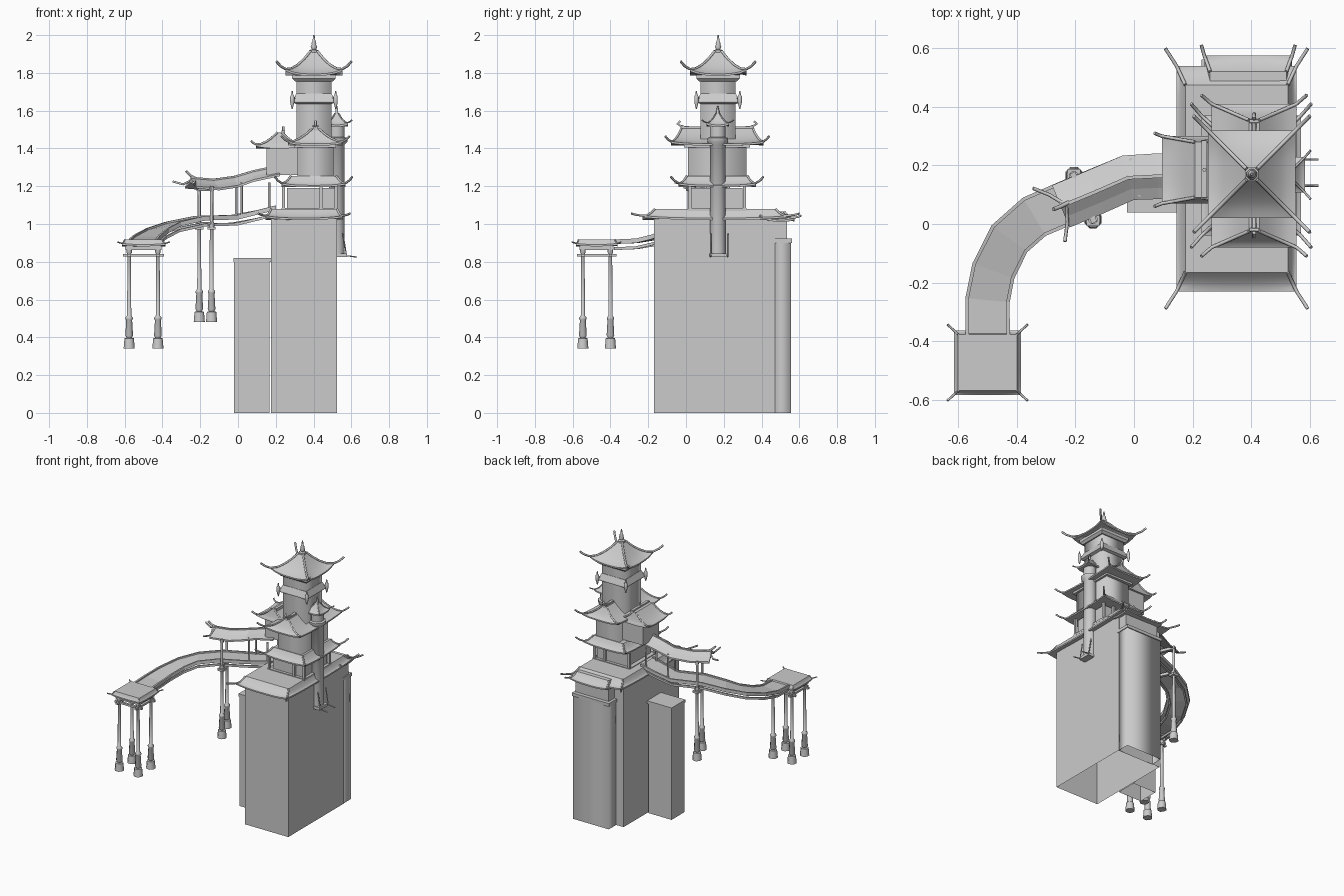
import bpy, bmesh, math
from mathutils import Vector

cube = bpy.data.objects.get("Cube")
if cube:
    bpy.data.objects.remove(cube, do_unlink=True)

stone = bpy.data.materials.new("plain_grey")
stone.use_nodes = True
GREY = (0.6, 0.6, 0.6, 1)
stone.diffuse_color = GREY
stone.node_tree.nodes["Principled BSDF"].inputs["Base Color"].default_value = GREY


def finish(name, bm, smooth=None):
    """Turn a bmesh into an object; smooth is a rule choosing smooth faces."""
    bmesh.ops.recalc_face_normals(bm, faces=bm.faces)
    if smooth:
        for f in bm.faces:
            f.smooth = smooth(f)
    me = bpy.data.meshes.new(name)
    bm.to_mesh(me)
    bm.free()
    me.materials.append(stone)
    ob = bpy.data.objects.new(name, me)
    bpy.context.collection.objects.link(ob)
    return ob


def loft(name, loops, smooth=None, floor=True):
    """Skin between closed loops of points and cap the ends."""
    bm = bmesh.new()
    rings = [[bm.verts.new(p) for p in loop] for loop in loops]
    n = len(rings[0])
    for a, b in zip(rings, rings[1:]):
        for i in range(n):
            j = (i + 1) % n
            bm.faces.new((a[i], a[j], b[j], b[i]))
    if floor:
        bm.faces.new(rings[0])
    bm.faces.new(rings[-1])
    return finish(name, bm, smooth)


def sides(f):
    return abs(f.normal.z) < 0.9


def box(name, x, y, z, smooth=None, floor=True):
    return loft(name, [[(x[0], y[0], h), (x[1], y[0], h), (x[1], y[1], h), (x[0], y[1], h)]
                       for h in z], smooth, floor)


def lathe(name, x, y, profile, n=10):
    loops = [[(x + r * math.cos((k + .5) * math.tau / n), y + r * math.sin((k + .5) * math.tau / n), z)
              for k in range(n)] for r, z in profile]
    return loft(name, loops, sides)


def tube(name, points, r):
    cu = bpy.data.curves.new(name, "CURVE")
    cu.dimensions = "3D"
    cu.bevel_depth = r
    cu.bevel_resolution = 1
    cu.use_fill_caps = True
    sp = cu.splines.new("POLY")
    sp.points.add(len(points) - 1)
    for p, q in zip(sp.points, points):
        p.co = (*q, 1)
    cu.materials.append(stone)
    ob = bpy.data.objects.new(name, cu)
    bpy.context.collection.objects.link(ob)


def sweep(name, path, section):
    """Carry an upright cross-section along a path."""
    pts = [Vector(p) for p in path]
    loops = []
    for i, p in enumerate(pts):
        t = pts[min(i + 1, len(pts) - 1)] - pts[max(i - 1, 0)]
        n = Vector((-t.y, t.x, 0)).normalized()
        loops.append([p + n * o + Vector((0, 0, h)) for o, h in section])
    return loft(name, loops)


CORNERS = [(-1, -1), (1, -1), (1, 1), (-1, 1)]


def roof(name, c, half, top, z0, z1, horn, tip, lift=0.012, r=0.006, bow=1.6):
    """Sagging hipped roof with lifted corners and upturned corner ribs."""
    def at(u, v, t):
        hx, hy = (half[k] + (top[k] - half[k]) * t for k in (0, 1))
        z = z0 + (z1 - z0) * t ** bow + lift * (1 - t) ** 2 * abs(u * v) ** 3
        return (c[0] + u * hx, c[1] + v * hy, z)
    seg, steps = 8, 5
    rim = []
    for (u0, v0), (u1, v1) in zip(CORNERS, CORNERS[1:] + CORNERS[:1]):
        rim += [(u0 + (u1 - u0) * k / seg, v0 + (v1 - v0) * k / seg) for k in range(seg)]
    under = [(x, y, z - 0.01) for x, y, z in (at(u, v, 0) for u, v in rim)]
    loops = [under] + [[at(u, v, k / steps) for u, v in rim] for k in range(steps + 1)]
    ob = loft(name, loops, lambda f: f.normal.z > 0.2)
    ob.data.set_sharp_from_angle(angle=math.radians(40))
    for u, v in CORNERS:
        rib = [at(u, v, t) for t in (1, 0.75, 0.5, 0.25, 0)]
        e = Vector(rib[-1])
        end = Vector((c[0] + u * horn[0], c[1] + v * horn[1], tip))
        mid = e.lerp(end, 0.55)
        mid.z = e.z + (end.z - e.z) * 0.4
        tube(name + "_rib", rib + [mid, end], r)


# Rock base, hollow underneath
box("main_block", (.175, .525), (-.17, .47), (0, 1.04), floor=False)
box("side_block", (-.02, .167), (.045, .195), (0, .805), floor=False)
box("side_block_cap", (-.024, .174), (.04, .2), (.8, .82))
box("rear_block", (.235, .523), (.465, .555), (0, .9), sides, False)
box("rear_block_cap", (.23, .528), (.46, .562), (.9, .922))
box("rear_annex", (.25, .52), (.46, .535), (.92, 1.03))
roof("rear_roof", (.39, .5), (.15, .075), (.13, .02), 1.022, 1.065, (.16, .11), 1.045)
roof("terrace_roof", (.35, .155), (.205, .385), (.175, .32), 1.032, 1.08, (.243, .444), 1.055)

# Lower hall with corner posts
box("lower_hall", (.26, .51), (.03, .3), (1.07, 1.19))
for x in (.24, .44, .52):
    for y in (.02, .31):
        box("hall_post", (x - .008, x + .008), (y - .008, y + .008), (1.07, 1.2))
box("hall_sill", (.23, .53), (.01, .32), (1.07, 1.085))
roof("lower_roof", (.4, .165), (.17, .205), (.12, .16), 1.205, 1.255, (.205, .245), 1.25)

# Upper hall with a ridged roof
box("upper_hall", (.315, .505), (.01, .32), (1.24, 1.43), sides)
box("upper_cornice", (.3, .52), (-.01, .34), (1.405, 1.425))
roof("upper_roof", (.41, .165), (.145, .245), (.018, .19), 1.425, 1.505, (.18, .275), 1.465)
box("upper_ridge", (.4, .42), (-.03, .36), (1.495, 1.515))
for y, s in ((-.02, -1), (.35, 1)):
    tube("ridge_curl", [(.41, y - s * .05, 1.51), (.41, y, 1.515), (.41, y + s * .025, 1.53),
                        (.41, y + s * .01, 1.545)], .007)
    tube("ridge_cross", [(.395, y, 1.52), (.425, y, 1.52)], .006)

# Side wing
box("wing_hall", (.15, .33), (.1, .28), (1.26, 1.41))
roof("wing_roof", (.22, .185), (.125, .115), (.012, .095), 1.41, 1.485, (.15, .125), 1.44)
box("wing_ridge", (.23, .25), (.09, .285), (1.475, 1.495))
tube("wing_finial", [(.24, .185, 1.48), (.24, .185, 1.515)], .007)

# Tower
cx, cy = .402, .17
box("tower", (cx - .092, cx + .092), (cy - .092, cy + .092), (1.44, 1.79), sides)


def tapered(name, *rings):
    loft(name, [[(cx + u * h, cy + v * h, z) for u, v in CORNERS] for h, z in rings])


tapered("tower_band", (.092, 1.635), (.112, 1.642), (.112, 1.65), (.094, 1.69))
tapered("tower_cornice", (.1, 1.755), (.115, 1.77), (.115, 1.79), (.13, 1.8))
for u, v in CORNERS:
    lathe("lantern", cx + u * .115, cy + v * .115,
          [(.003, 1.61), (.007, 1.625), (.012, 1.645), (.012, 1.675), (.006, 1.685), (.003, 1.705)], 8)
    tube("lantern_arm", [(cx + u * .09, cy + v * .09, 1.665), (cx + u * .115, cy + v * .115, 1.665)], .005)
roof("tower_roof", (cx, cy), (.15, .15), (.018, .018), 1.795, 1.915, (.198, .198), 1.86, .025, .007, 1.5)
lathe("finial", cx, cy, [(.025, 1.9), (.025, 1.92), (.012, 1.925), (.019, 1.938), (.012, 1.95),
                         (.014, 1.958), (.008, 1.97), (.004, 2.0)], 8)

# Slim turret on the side
tx, ty = .523, .168
lathe("turret", tx, ty, [(.045, .84), (.045, 1.42), (.06, 1.435), (.06, 1.455),
                         (.045, 1.46), (.045, 1.53)], 8)
roof("turret_roof", (tx, ty), (.06, .06), (.01, .01), 1.525, 1.585, (.08, .083), 1.55, r=.004)
lathe("turret_finial", tx, ty, [(.01, 1.58), (.008, 1.6), (.003, 1.625)], 6)
box("turret_foot", (.5, .575), (ty - .046, ty + .046), (.825, .845))
for y in (.13, .22):
    tube("foot_bar", [(.555, y, .95), (.575, y, .832), (.63, y, .825)], .004)

# Curved walkway
walk = [(-.5, -.38, .91), (-.5, -.26, .915), (-.48, -.16, .935), (-.425, -.05, .97),
        (-.34, .025, 1.005), (-.2, .085, 1.035), (-.02, .16, 1.04), (.1, .165, 1.065), (.2, .165, 1.09)]


def bar(o, low, high, w=.006):
    return [(o - w, low), (o + w, low), (o + w, high), (o - w, high)]


sweep("walkway_deck", walk, bar(0, -.016, -.002, .07))
for o in (-.07, .07):
    sweep("walkway_rail", walk, bar(o, -.016, .008))
    sweep("walkway_beam", walk, bar(o * .8, -.048, -.033))

# Roof over the walkway
cover = [(-.25, .06, 1.2), (-.13, .11, 1.19), (-.02, .158, 1.205), (.08, .163, 1.235), (.22, .165, 1.265)]
sweep("walkway_roof", cover, [(-.078, 0), (-.04, .018), (0, .045), (.04, .018), (.078, 0),
                              (.078, -.012), (0, .02), (-.078, -.012)])
sweep("walkway_ridge", cover, bar(0, .03, .05))
tube("cover_rib", [(-.24, .07, 1.235), (-.29, .1, 1.21), (-.345, .122, 1.225)], .006)
tube("cover_rib", [(-.23, .06, 1.235), (-.228, 0, 1.205), (-.236, -.06, 1.22)], .006)
tube("cover_tip", [(-.22, .075, 1.24), (-.25, .06, 1.255), (-.275, .05, 1.28)], .007)
for x, y in ((-.01, .22), (.02, .1), (.165, .225), (.165, .105)):
    tube("cover_post", [(x, y, 1.03), (x, y, 1.22)], .007)


def leg(name, x, y, z, top):
    """Slender column on a flared foot."""
    lathe(name, x, y, [(.032, z), (.027, z + .055), (.015, z + .057), (.022, z + .07),
                       (.017, z + .15), (.021, z + .157), (.021, z + .165), (.012, z + .175),
                       (.01, top - .03), (.016, top - .02), (.016, top)], 8)


for x, y in ((-.205, .165), (-.14, .015)):
    leg("walkway_leg", x, y, .48, 1.0)
    tube("walkway_leg_top", [(x, y, .99), (x, y, 1.2)], .009)
    box("leg_bracket", (x - .022, x + .022), (y - .022, y + .022), (.97, .985))
for z in (1.0, 1.185):
    sweep("leg_crossbeam", [(-.21, .175, z), (-.135, .005, z)], bar(0, -.01, .01, .01))

# Landing platform on four legs
px, py = -.5, -.473
roof("platform_eave", (px, py), (.115, .11), (.1, .096), .892, .918, (.137, .13), .905, .006, .004)
box("platform_frame", (px - .095, px + .095), (py - .09, py + .09), (.862, .885))
for s in (-1, 1):
    box("platform_beam", (px - .108, px + .108), (py + s * .073 - .008, py + s * .073 + .008), (.828, .842))
    box("platform_beam", (px + s * .076 - .008, px + s * .076 + .008), (py - .105, py + .105), (.828, .842))
for u, v in CORNERS:
    leg("platform_leg", px + u * .076, py + v * .073, .34, .87)
